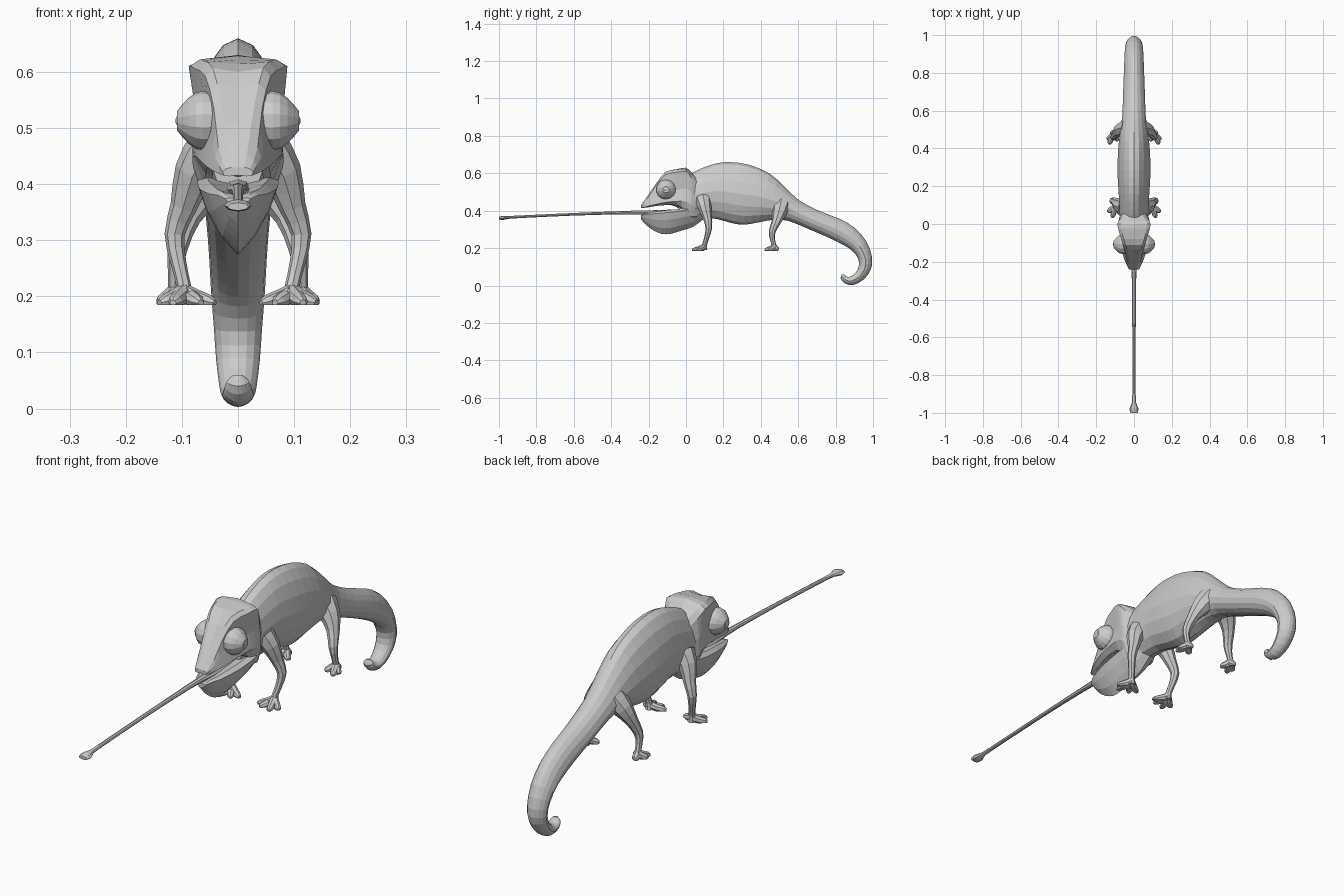
import bpy, bmesh, math
from mathutils import Vector


def make(name, rings, mirror=False):
    """Skin a list of equal-length vertex rings, cap both ends."""
    bm = bmesh.new()
    vs = [[bm.verts.new(p) for p in r] for r in rings]
    n = len(vs[0])
    for a, b in zip(vs, vs[1:]):
        for i in range(n):
            j = (i + 1) % n
            bm.faces.new((a[i], a[j], b[j], b[i]))
    bm.faces.new(vs[0])
    bm.faces.new(vs[-1])
    bmesh.ops.recalc_face_normals(bm, faces=bm.faces)
    me = bpy.data.meshes.new(name)
    bm.to_mesh(me)
    bm.free()
    ob = bpy.data.objects.new(name, me)
    bpy.context.collection.objects.link(ob)
    if mirror:
        ob.modifiers.new("mirror", 'MIRROR').use_clip = False
    return ob


def smooth(rows, steps=2):
    """Catmull-Rom interpolation through rows of numbers."""
    out = []
    for i in range(len(rows) - 1):
        p = [rows[max(0, min(len(rows) - 1, i + k))] for k in (-1, 0, 1, 2)]
        for s in range(steps):
            t = s / steps
            out.append([0.5 * (2 * b + (c - a) * t + (2 * a - 5 * b + 4 * c - d) * t * t
                               + (3 * b - a - 3 * c + d) * t ** 3)
                        for a, b, c, d in zip(*p)])
    out.append(list(rows[-1]))
    return out


def oval_loft(name, rows, n=16, ridge=0.0, steps=2):
    """Rows: top y, top z, bottom y, bottom z, half width."""
    rings = []
    for ty, tz, by, bz, w in smooth(rows, steps):
        ring = []
        for i in range(n):
            a = 2 * math.pi * i / n
            c = math.cos(a)
            x = w * math.sin(a) * (1 - ridge * max(0, c))
            ring.append((x, (ty + by) / 2 + (ty - by) / 2 * c,
                         (tz + bz) / 2 + (tz - bz) / 2 * c))
        rings.append(ring)
    return make(name, rings)


def half_loft(name, sections, steps=2):
    """Sections: y, then x,z pairs from top centre to bottom centre."""
    rings = []
    for s in smooth(sections, steps):
        h = list(zip(s[1::2], s[2::2]))
        full = h + [(-x, z) for x, z in h[-2:0:-1]]
        rings.append([(x, s[0], z) for x, z in full])
    return make(name, rings)


def tube(name, pts, n=8, floor=-1.0, steps=2):
    """Mirrored pair of tubes; points: x, y, z, radius."""
    pts = smooth(pts, steps)
    c = [Vector(p[:3]) for p in pts]
    rings = []
    for i, p in enumerate(pts):
        t = c[min(i + 1, len(c) - 1)] - c[max(i - 1, 0)]
        ref = Vector((0, 1, 0)) if abs(t.normalized().y) < 0.8 else Vector((0, 0, 1))
        u = t.cross(ref).normalized()
        v = t.cross(u).normalized()
        ring = []
        for k in range(n):
            a = 2 * math.pi * k / n
            q = c[i] + p[3] * (u * math.cos(a) + v * math.sin(a))
            q.z = max(q.z, floor)
            ring.append(q)
        rings.append(ring)
    return make(name, rings, mirror=True)


# Torso running into the curled tail
oval_loft("body_and_tail", [
    (-.04, .57, -.04, .37, .05), (.03, .60, .02, .365, .072),
    (.08, .625, .08, .36, .077), (.16, .653, .16, .357, .081),
    (.24, .66, .24, .335, .086), (.34, .645, .31, .325, .087),
    (.445, .60, .39, .338, .082), (.525, .53, .47, .352, .072),
    (.605, .455, .55, .345, .062), (.71, .40, .66, .30, .058),
    (.82, .357, .765, .255, .054), (.90, .31, .845, .215, .051),
    (.965, .235, .893, .182, .048), (.995, .15, .923, .137, .043),
    (.988, .085, .92, .09, .039), (.95, .032, .895, .058, .034),
    (.895, .003, .875, .047, .03), (.848, .012, .858, .048, .026),
    (.826, .04, .85, .056, .02), (.834, .06, .846, .06, .008)], ridge=.2)

# Skull with brow ridges, casque and upper jaw
half_loft("head", [
    (-.24, 0, .43, .012, .43, .022, .427, .027, .422, .025, .415, .015, .414, 0, .416),
    (-.205, 0, .48, .02, .48, .035, .466, .041, .448, .045, .424, .03, .418, 0, .426),
    (-.16, 0, .538, .03, .545, .043, .535, .048, .49, .06, .435, .04, .425, 0, .43),
    (-.11, 0, .60, .045, .607, .058, .592, .055, .51, .07, .445, .05, .43, 0, .435),
    (-.05, 0, .622, .062, .62, .077, .606, .064, .51, .076, .45, .055, .432, 0, .42),
    (0, 0, .63, .07, .62, .088, .61, .074, .52, .08, .45, .06, .40, 0, .38),
    (.03, 0, .605, .055, .595, .072, .575, .08, .50, .08, .43, .06, .37, 0, .35),
    (.06, 0, .58, .04, .57, .055, .55, .065, .49, .065, .42, .05, .37, 0, .36)])


# Lower jaw and hanging throat pouch
def jaw(y, top, w, low):
    h = top - low
    return (y, 0, top - .1 * h, w * .75, top, w, top - .1 * h,
            w * .82, top - .4 * h, w * .45, top - .75 * h, 0, low)


half_loft("lower_jaw", [jaw(*r) for r in (
    (-.24, .376, .022, .355), (-.22, .386, .036, .33), (-.18, .392, .051, .298),
    (-.13, .40, .062, .276), (-.08, .405, .069, .277), (-.02, .412, .072, .295),
    (.04, .42, .07, .315), (.10, .42, .05, .36))])

# Outstretched tongue with a swollen tip
oval_loft("tongue", [(y, z + h, y, z - h, w) for y, z, h, w in (
    (-.02, .395, .014, .022), (-.15, .39, .013, .02), (-.22, .39, .012, .015),
    (-.32, .39, .009, .011), (-.6, .381, .007, .009), (-.9, .367, .007, .009),
    (-.95, .364, .008, .013), (-.978, .362, .011, .024), (-1, .36, .007, .019))], n=8)

# Turret eyes with a rim ring and pupil
EY, EZ = -.107, .513
tube("eye_turret", [(x, EY, EZ, r) for x, r in (
    (.035, .05), (.062, .053), (.075, .05), (.088, .041), (.1, .028),
    (.109, .017), (.107, .011))], n=14, steps=1)
tube("pupil", [(x, EY, EZ, r) for x, r in ((.1, .009), (.109, .008), (.111, .004))],
     n=8, steps=1)

# Legs
tube("front_leg", [(.05, .09, .46, .045), (.078, .10, .42, .036), (.097, .115, .36, .024),
                   (.113, .122, .31, .018), (.106, .112, .26, .014),
                   (.097, .10, .22, .013), (.095, .097, .192, .017)], floor=.186)
tube("hind_leg", [(.03, .51, .43, .05), (.065, .50, .39, .04), (.092, .482, .34, .025),
                  (.108, .46, .285, .018), (.112, .463, .245, .013),
                  (.112, .47, .215, .013), (.112, .47, .192, .016)], floor=.186)


# Split grasping feet: toe bundles spreading from each ankle
def foot(name, x, y, toes):
    for k, (dx, dy) in enumerate(toes):
        tube(f"{name}_toe_{k + 1}", [
            (x, y, .207, .016), (x + dx * .4, y + dy * .4, .197, .015),
            (x + dx * .8, y + dy * .8, .19, .013), (x + dx, y + dy, .188, .006)],
            n=8, floor=.185)


foot("front_foot", .096, .097, ((.044, -.035), (.02, -.064), (-.055, -.03), (-.03, -.052)))
foot("hind_foot", .112, .472, ((.03, -.025), (.02, -.05), (-.03, -.03), (.0, .022)))
